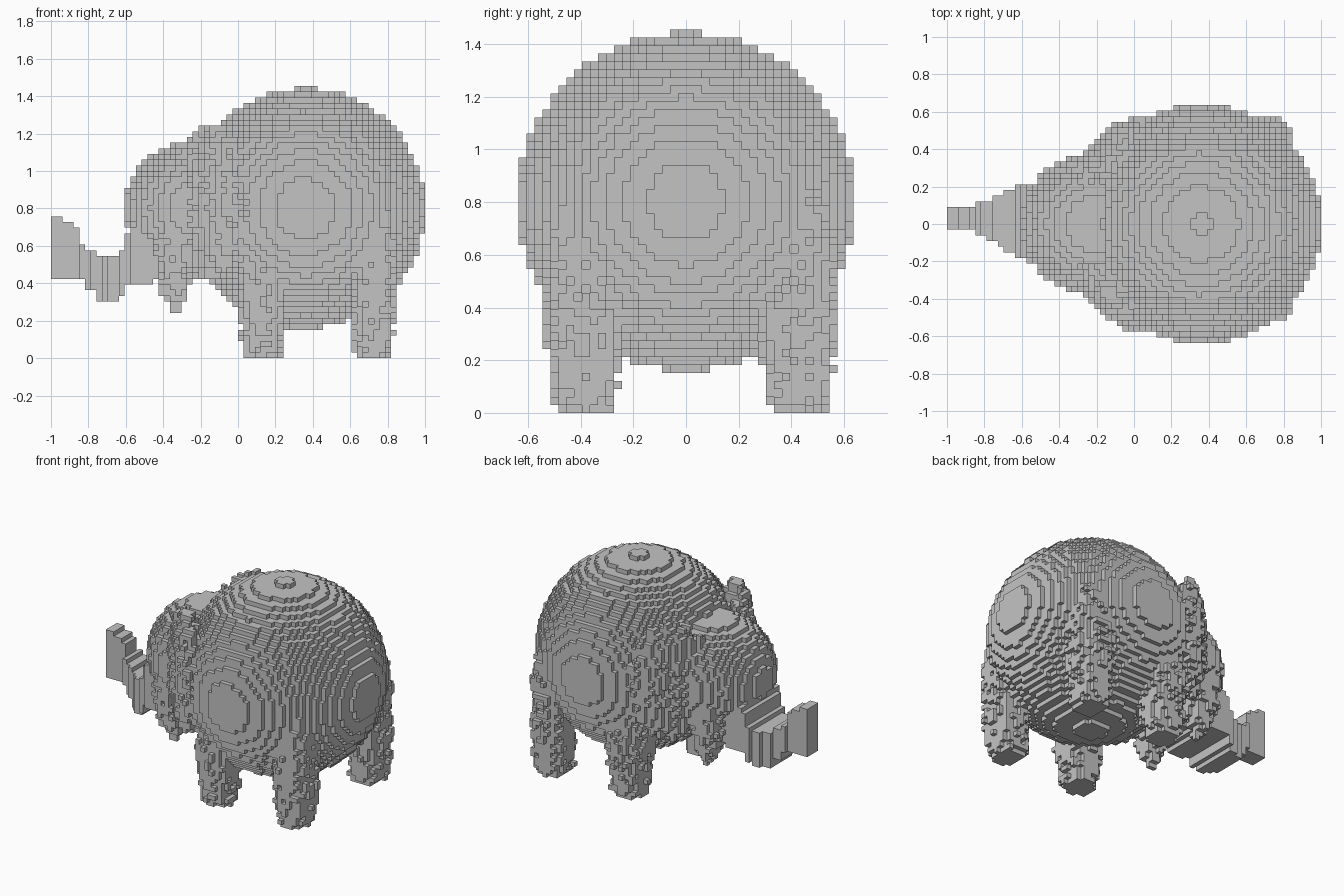
import bpy
import bmesh
import random
from math import floor
from mathutils import Vector

random.seed(4)
H = 2 / 66  # size of one block

if "Cube" in bpy.data.objects:
    bpy.data.objects.remove(bpy.data.objects["Cube"], do_unlink=True)

grey = bpy.data.materials.new("elephant grey")
grey.use_nodes = True
grey.diffuse_color = (0.55, 0.55, 0.55, 1)
grey.node_tree.nodes["Principled BSDF"].inputs["Base Color"].default_value = grey.diffuse_color

owner = {}  # block index -> part name


def fill(name, low, high, inside):
    """Claim every free block whose centre lies inside the part."""
    a = [floor(v / H) for v in low]
    b = [floor(v / H) + 1 for v in high]
    for i in range(a[0], b[0]):
        for j in range(a[1], b[1]):
            for k in range(max(a[2], 0), b[2]):
                if (i, j, k) not in owner and inside(*((n + 0.5) * H for n in (i, j, k))):
                    owner[i, j, k] = name


def ellipsoid(centre, radii, rough=0.0):
    def inside(x, y, z):
        d = sum(((p - c) / r) ** 2 for p, c, r in zip((x, y, z), centre, radii))
        return d < 1 + random.uniform(-rough, rough)
    return inside


def ramp(points, t):
    """Linear interpolation through (t, value) pairs."""
    for (t0, v0), (t1, v1) in zip(points, points[1:]):
        if t <= t1:
            return v0 + (v1 - v0) * max(t - t0, 0) / (t1 - t0)
    return points[-1][1]


def column(cx, cy, rx, ry, widths, rough):
    """Upright rough limb whose width follows its height."""
    def inside(x, y, z):
        w = ramp(widths, z) + random.uniform(-rough, rough)
        return ((abs(x - cx) / rx) ** 2.6 + (abs(y - cy) / ry) ** 2.6) < w ** 2.6
    return inside


# Round body and head
fill("body", (-0.4, -0.7, 0.1), (1, 0.7, 1.5), ellipsoid((0.36, 0, 0.8), (0.642, 0.642, 0.642)))
fill("head", (-0.7, -0.5, 0.4), (0.2, 0.5, 1.3), ellipsoid((-0.22, 0, 0.8), (0.385, 0.38, 0.365)))

for side, label in ((1, "left"), (-1, "right")):
    # Ear: thin upright disc, slanting outward towards the back
    def ear(x, y, z, s=side):
        dx, dy = x + 0.14, s * y - 0.37
        along, across = (dx + dy) * 0.707, (dy - dx) * 0.707
        d = (along / 0.26) ** 2 + (across / 0.095) ** 2 + ((z - 0.84) / 0.4) ** 2
        return d < 1 + random.uniform(-0.2, 0.2)
    fill(label + "_ear", (-0.4, -0.6, 0.4), (0.1, 0.6, 1.25), ear)

    # Cheek flap beside the trunk, coming to a point at the bottom
    cheek = [(0.26, 0.15), (0.36, 0.65), (0.5, 1), (0.75, 1)]
    fill(label + "_tusk", (-0.46, -0.4, 0.26), (-0.2, 0.4, 0.75),
         column(-0.34, side * 0.23, 0.1, 0.1, cheek, 0.15))

    # Legs: blunt feet, swelling into rough thighs
    y = 0.405 * side + 0.02
    front = [(0, 0.72), (0.05, 0.85), (0.18, 0.95), (0.35, 1.12), (0.5, 1), (0.62, 0.6)]
    fill(label + "_front_leg", (-0.05, -0.6, 0), (0.3, 0.6, 0.62),
         column(0.13, y, 0.115, 0.13, front, 0.13))
    rear = [(0, 0.72), (0.05, 0.9), (0.2, 1), (0.4, 1.08), (0.65, 1.08), (0.82, 0.8)]
    fill(label + "_rear_leg", (0.55, -0.6, 0), (0.85, 0.6, 0.82),
         column(0.72, y, 0.112, 0.125, rear, 0.12))

# Trunk: drops from the head, then curls up, narrowing to the tip
underside = [(-1, 0.43), (-0.83, 0.43), (-0.81, 0.37), (-0.77, 0.37), (-0.75, 0.31),
             (-0.64, 0.31), (-0.59, 0.39), (-0.48, 0.39), (-0.4, 0.46)]
topside = [(-1, 0.78), (-0.92, 0.74), (-0.87, 0.7), (-0.83, 0.61), (-0.76, 0.55),
           (-0.64, 0.55), (-0.58, 0.68), (-0.4, 0.7)]
half_width = [(-1, 0.06), (-0.87, 0.065), (-0.77, 0.11), (-0.6, 0.2), (-0.4, 0.23)]


def trunk(x, y, z):
    mid = ramp([(-0.9, 0.032), (-0.5, 0)], x)
    return ramp(underside, x) < z < ramp(topside, x) and abs(y - mid) < ramp(half_width, x)


fill("trunk", (-0.999, -0.3, 0.25), (-0.4, 0.3, 0.85), trunk)

# Drop stray blocks that touch nothing
STEPS = [tuple(s if a == axis else 0 for a in range(3)) for axis in range(3) for s in (1, -1)]


def near(cell, step):
    return tuple(c + s for c, s in zip(cell, step))


for cell in [c for c in owner if not any(near(c, s) in owner for s in STEPS)]:
    del owner[cell]

# Skin each part with its exposed block faces
for name in dict.fromkeys(owner.values()):
    bm = bmesh.new()
    corners = {}

    def corner(p):
        key = tuple(round(v * 2) for v in p)
        if key not in corners:
            corners[key] = bm.verts.new(p * H)
        return corners[key]

    for cell in (c for c, part in owner.items() if part == name):
        for step in STEPS:
            if near(cell, step) in owner:
                continue
            n = Vector(step)
            u = Vector((step[1], step[2], step[0]))
            v = n.cross(u)
            mid = Vector(cell) + Vector((0.5, 0.5, 0.5)) + n / 2
            ring = [mid + (a * u + b * v) / 2 for a, b in ((-1, -1), (1, -1), (1, 1), (-1, 1))]
            bm.faces.new([corner(p) for p in ring])
    mesh = bpy.data.meshes.new(name)
    bm.to_mesh(mesh)
    bm.free()
    mesh.materials.append(grey)
    bpy.context.collection.objects.link(bpy.data.objects.new(name, mesh))
